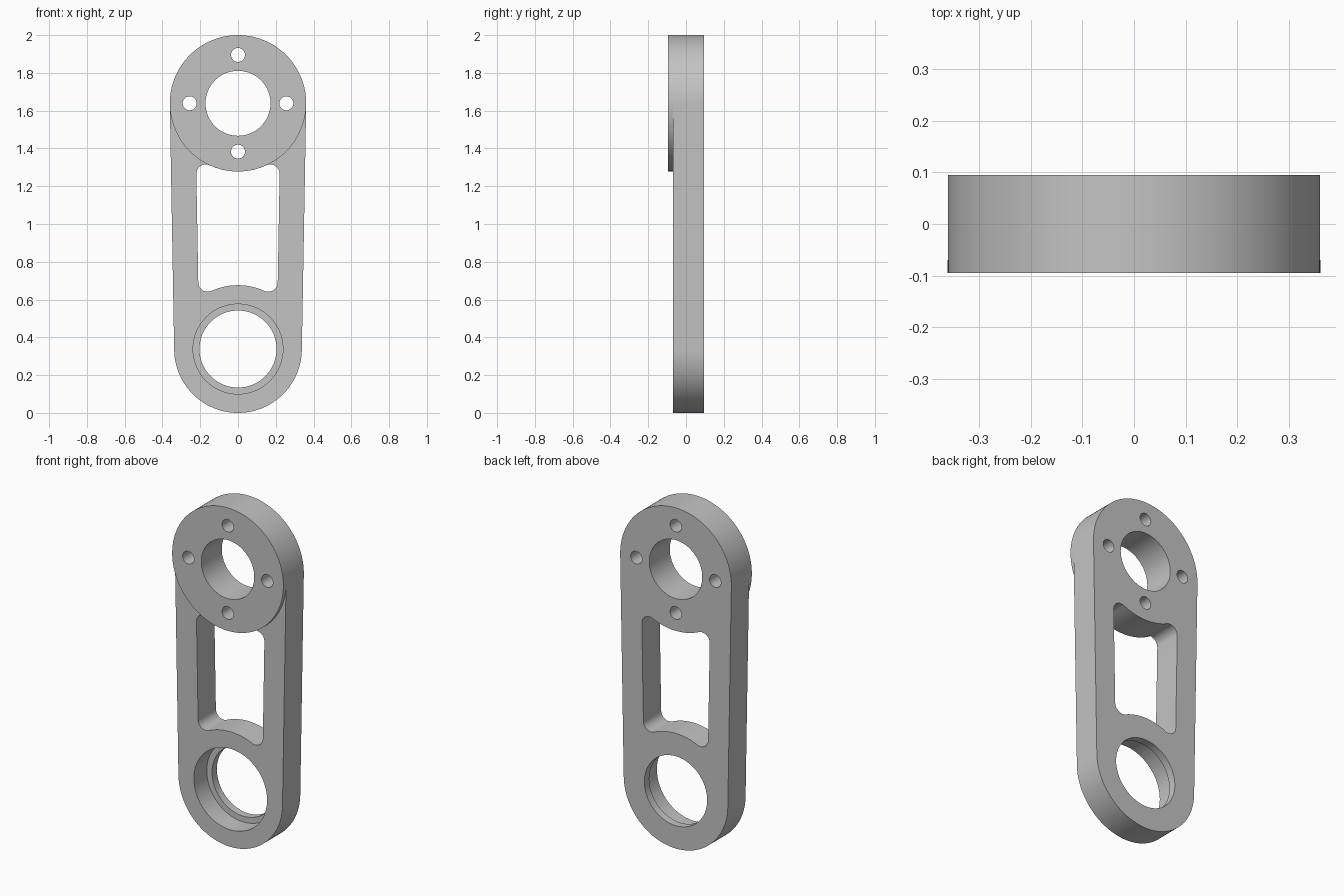
import bpy, bmesh
from math import sin, cos, pi, sqrt, asin, atan2, hypot

cube = bpy.data.objects.get("Cube")
if cube:
    bpy.data.objects.remove(cube, do_unlink=True)

# Main dimensions
TOP_Z, TOP_R = 1.639, 0.361
LOW_Z, LOW_R = 0.338, 0.338
FRONT, STEP, BACK = -0.095, -0.07, 0.095
RAIL, FILLET = 0.134, 0.05

metal = bpy.data.materials.new("plain grey metal")
metal.use_nodes = True
grey = (0.55, 0.55, 0.55, 1)
metal.diffuse_color = grey
metal.node_tree.nodes["Principled BSDF"].inputs["Base Color"].default_value = grey


def arc(x, z, r, a, b, n):
    """Points along an arc, both ends included."""
    return [(x + r * cos(a + (b - a) * i / n), z + r * sin(a + (b - a) * i / n))
            for i in range(n + 1)]


def circle(x, z, r, n=64):
    return arc(x, z, r, 0, 2 * pi, n)[:-1]


def plate(name, loops, y0, y1):
    """Extrude an outline with holes from y0 to y1."""
    bm = bmesh.new()
    for loop in loops:
        verts = [bm.verts.new((x, y0, z)) for x, z in loop]
        for i, v in enumerate(verts):
            bm.edges.new((verts[i - 1], v))
    bmesh.ops.triangle_fill(bm, edges=bm.edges[:], use_beauty=True)
    ext = bmesh.ops.extrude_face_region(bm, geom=bm.faces[:], use_keep_orig=True)
    bmesh.ops.translate(bm, vec=(0, y1 - y0, 0),
                        verts=[g for g in ext["geom"] if isinstance(g, bmesh.types.BMVert)])
    bmesh.ops.recalc_face_normals(bm, faces=bm.faces[:])
    mesh = bpy.data.meshes.new(name)
    bm.to_mesh(mesh)
    bm.free()
    mesh.materials.append(metal)
    obj = bpy.data.objects.new(name, mesh)
    bpy.context.collection.objects.link(obj)
    return obj


def smooth(obj):
    bpy.ops.object.select_all(action='DESELECT')
    obj.select_set(True)
    bpy.context.view_layer.objects.active = obj
    bpy.ops.object.shade_smooth_by_angle(angle=pi / 6)


# Tapered outline: two end circles joined by tangent lines
tilt = asin((TOP_R - LOW_R) / (TOP_Z - LOW_Z))
outline = (arc(0, TOP_Z, TOP_R, -tilt, pi + tilt, 64)
           + arc(0, LOW_Z, LOW_R, pi + tilt, 2 * pi - tilt, 64))


def slot_corner(cz, r, up):
    """Fillet centre touching the right rail and an end circle."""
    z = cz + up * r
    for _ in range(20):
        rail_x = (TOP_R - RAIL) / cos(tilt) - (TOP_Z - z) * sin(tilt) / cos(tilt)
        x = rail_x - FILLET
        z = cz + up * sqrt((r + FILLET) ** 2 - x * x)
    return x, z


# Window between the rails, ends following the two rings
lx, lz = slot_corner(LOW_Z, LOW_R, 1)
ux, uz = slot_corner(TOP_Z, TOP_R, -1)
low_a = atan2(lz - LOW_Z, lx)
up_a = atan2(uz - TOP_Z, ux)
half = (arc(0, LOW_Z, LOW_R, pi / 2, low_a, 16)
        + arc(lx, lz, FILLET, low_a - pi, -tilt, 12)[1:]
        + arc(ux, uz, FILLET, -tilt, up_a + pi, 12)
        + arc(0, TOP_Z, TOP_R, up_a, -pi / 2, 16)[1:])
window = half + [(-x, z) for x, z in half[-2:0:-1]]

# Flange bore and its four bolt holes
flange_holes = [circle(0, TOP_Z, 0.172)]
for k in range(4):
    flange_holes.append(circle(0.256 * cos(k * pi / 2), TOP_Z + 0.256 * sin(k * pi / 2), 0.037, 32))

# Arm body with a stepped lower bore
body = plate("arm_body", [outline, window, circle(0, LOW_Z, 0.204)] + flange_holes, STEP, BACK)
cutter = plate("counterbore_cutter", [circle(0, LOW_Z, 0.238)], FRONT, 0.05)
cutter.hide_render = True
mod = body.modifiers.new("counterbore", 'BOOLEAN')
mod.operation = 'DIFFERENCE'
mod.solver = 'EXACT'
mod.object = cutter
bpy.context.view_layer.objects.active = body
bpy.ops.object.modifier_apply(modifier=mod.name)
bpy.data.objects.remove(cutter, do_unlink=True)
smooth(body)

# Raised round flange on the front
smooth(plate("front_flange", [circle(0, TOP_Z, TOP_R, 128)] + flange_holes, FRONT, STEP))
